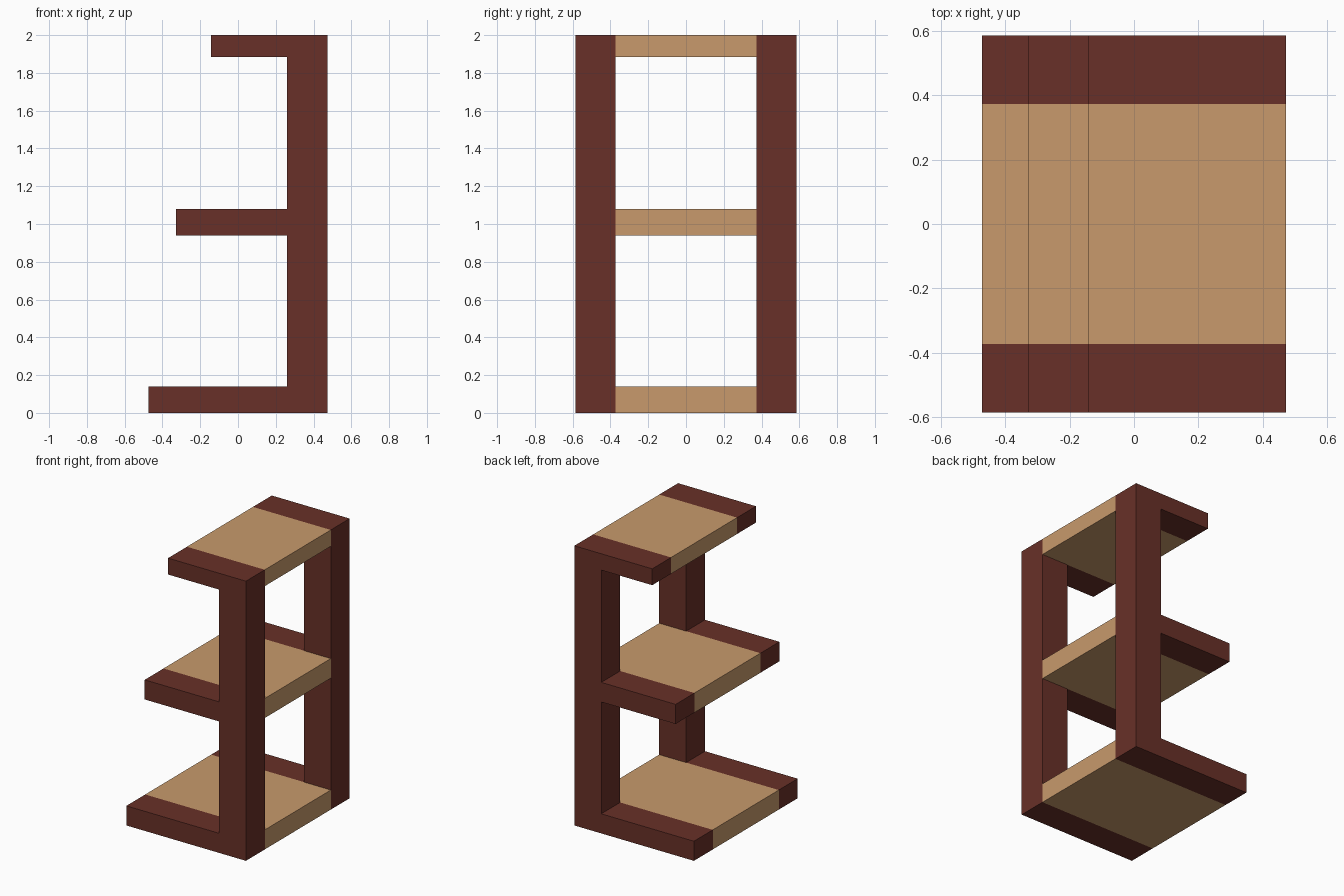
import bpy
import bmesh

if "Cube" in bpy.data.objects:
    bpy.data.objects.remove(bpy.data.objects["Cube"])

X_BACK, X_POST = 0.473, 0.26
Y_IN, Y_OUT = 0.373, 0.586
# shelf name, front edge x, bottom z, top z
SHELVES = [("bottom", -0.473, 0.0, 0.14),
           ("middle", -0.328, 0.94, 1.08),
           ("top", -0.143, 1.883, 2.0)]


def material(name, color):
    mat = bpy.data.materials.new(name)
    mat.diffuse_color = color
    mat.use_nodes = True
    mat.node_tree.nodes["Principled BSDF"].inputs["Base Color"].default_value = mat.diffuse_color
    return mat


def extrude_profile(name, points, y0, y1, mat):
    """Extrude an x-z outline along y."""
    bm = bmesh.new()
    face = bm.faces.new([bm.verts.new((x, y0, z)) for x, z in points])
    geom = bmesh.ops.extrude_face_region(bm, geom=[face])["geom"]
    verts = [g for g in geom if isinstance(g, bmesh.types.BMVert)]
    bmesh.ops.translate(bm, verts=verts, vec=(0, y1 - y0, 0))
    bmesh.ops.recalc_face_normals(bm, faces=bm.faces)
    mesh = bpy.data.meshes.new(name)
    bm.to_mesh(mesh)
    bm.free()
    mesh.materials.append(mat)
    obj = bpy.data.objects.new(name, mesh)
    bpy.context.collection.objects.link(obj)
    return obj


dark_wood = material("dark_wood", (0.14, 0.03, 0.021, 1))
light_wood = material("light_wood", (0.58, 0.323, 0.15, 1))

# Side frames: post with three arms, stepping back towards the top
outline = [(X_BACK, 2.0), (X_BACK, 0.0)]
for name, x, z0, z1 in SHELVES:
    if name != "bottom":
        outline.append((X_POST, z0))
    outline += [(x, z0), (x, z1)]
    if name != "top":
        outline.append((X_POST, z1))
for name, side in (("front_frame", -1), ("rear_frame", 1)):
    y0, y1 = sorted((side * Y_IN, side * Y_OUT))
    extrude_profile(name, outline, y0, y1, dark_wood)

# Shelf boards between the frames
for name, x, z0, z1 in SHELVES:
    extrude_profile(name + "_shelf", [(x, z0), (X_BACK, z0), (X_BACK, z1), (x, z1)],
                    -Y_IN, Y_IN, light_wood)
